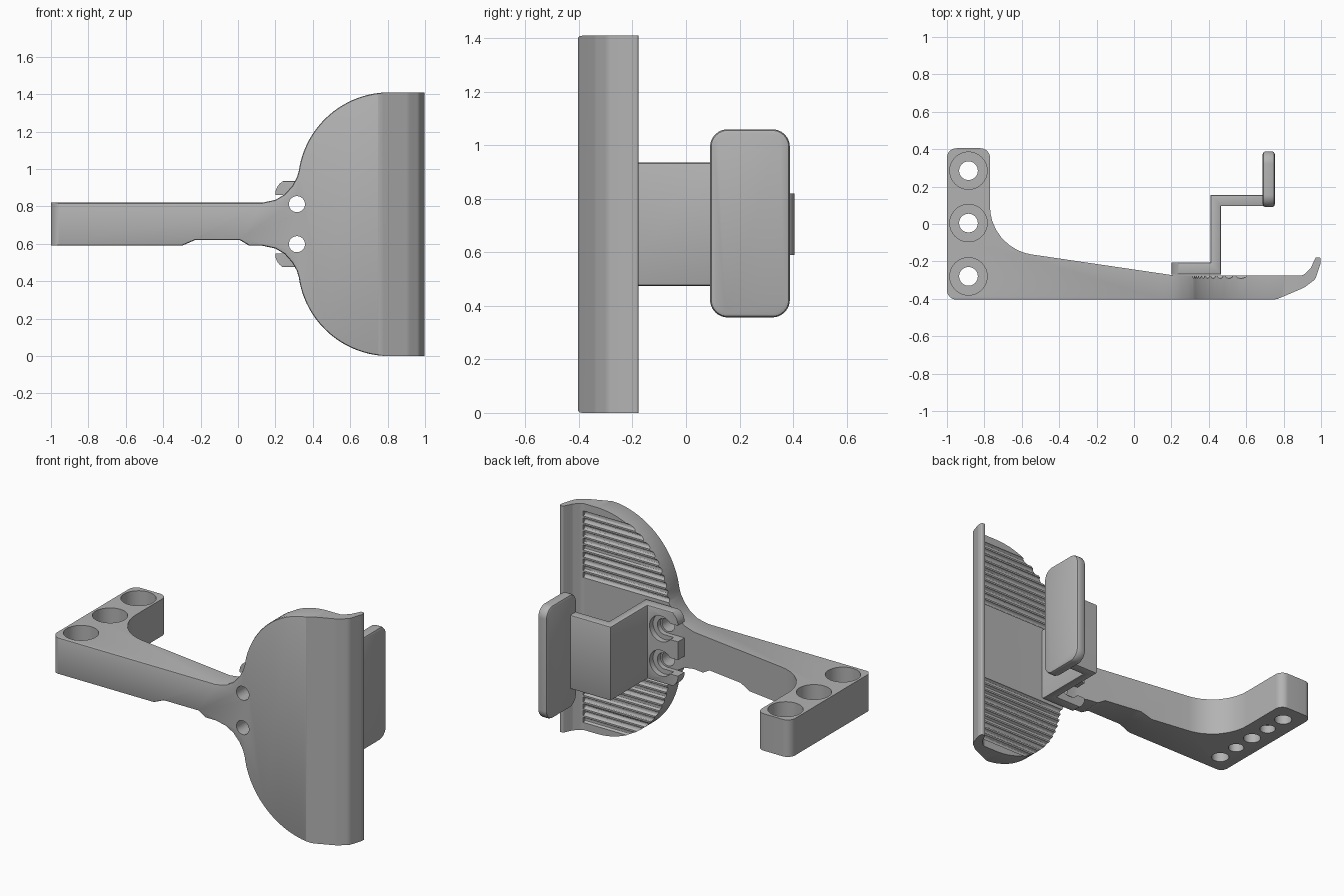
import bpy, bmesh, math
from mathutils import Vector

if "Cube" in bpy.data.objects:
    bpy.data.objects.remove(bpy.data.objects["Cube"], do_unlink=True)

GREY = (0.45, 0.45, 0.45, 1)
grey = bpy.data.materials.new("plain_grey")
grey.use_nodes = True
grey.diffuse_color = GREY
grey.node_tree.nodes["Principled BSDF"].inputs["Base Color"].default_value = GREY

HEIGHT = 1.41
MID = HEIGHT / 2


def rounded(corners, steps=8):
    """Outline from (u, v, radius) corners, each replaced by an arc."""
    out = []
    for i, (u, v, r) in enumerate(corners):
        p = Vector((u, v))
        if r == 0:
            out.append(p)
            continue
        a = (Vector(corners[i - 1][:2]) - p).normalized()
        b = (Vector(corners[(i + 1) % len(corners)][:2]) - p).normalized()
        half = a.angle(b) / 2
        c = p + (a + b).normalized() * r / math.sin(half)
        t = r / math.tan(half)
        va, vb = p + a * t - c, p + b * t - c
        out += [c + va.lerp(vb, k / steps).normalized() * r for k in range(steps + 1)]
    return out


def circle(u, v, r, n=32):
    return [(u + r * math.cos(math.tau * k / n), v + r * math.sin(math.tau * k / n))
            for k in range(n)]


def prism(name, outline, axis, lo, hi, bevel=0.0):
    """Extrude a 2D outline along an axis, optionally easing both cap rims."""
    place = {"X": lambda u, v, w: (w, u, v),
             "Y": lambda u, v, w: (u, w, v),
             "Z": lambda u, v, w: (u, v, w)}[axis]
    bm = bmesh.new()
    ends = [[bm.verts.new(place(u, v, w)) for u, v in outline] for w in (lo, hi)]
    caps = [bm.faces.new(ring) for ring in ends]
    n = len(outline)
    for i in range(n):
        j = (i + 1) % n
        bm.faces.new((ends[0][i], ends[0][j], ends[1][j], ends[1][i]))
    bmesh.ops.recalc_face_normals(bm, faces=bm.faces)
    if bevel:
        bmesh.ops.bevel(bm, geom=[e for f in caps for e in f.edges], offset=bevel,
                        segments=2, profile=0.5, affect="EDGES", clamp_overlap=True)
    mesh = bpy.data.meshes.new(name)
    bm.to_mesh(mesh)
    bm.free()
    mesh.materials.append(grey)
    obj = bpy.data.objects.new(name, mesh)
    bpy.context.collection.objects.link(obj)
    return obj


def combine(target, tool, operation="DIFFERENCE"):
    """Apply a boolean and discard the tool object."""
    mod = target.modifiers.new("cut", "BOOLEAN")
    mod.operation, mod.object, mod.solver = operation, tool, "EXACT"
    bpy.context.view_layer.objects.active = target
    bpy.ops.object.modifier_apply(modifier=mod.name)
    bpy.data.objects.remove(tool, do_unlink=True)


# Bracket: plan outline (foot, tapering arm, paddle with curled lip)
plan = rounded([
    (-1, -0.404, 0.05), (0.76, -0.404, 0.1), (0.91, -0.34, 0.1), (0.97, -0.295, 0.05),
    (0.998, -0.21, 0.03), (0.998, -0.178, 0.008), (0.972, -0.178, 0.008),
    (0.945, -0.235, 0.03), (0.905, -0.275, 0.04), (0.215, -0.275, 0),
    (-0.77, -0.13, 0.26), (-0.77, 0.405, 0.05), (-1, 0.405, 0.05)])
bracket = prism("bracket", plan, "Z", -0.1, HEIGHT + 0.1)

# Bracket: front outline (straight arm flaring into a rounded paddle)
upper = [(-1.1, 0.82), (0.13, 0.82), (0.2, 0.835), (0.25, 0.865), (0.29, 0.91), (0.315, 0.955)]
for k in range(25):
    a = math.radians(172 - 82 * k / 24)
    upper.append((0.81 + 0.49 * math.cos(a), 0.92 + 0.49 * math.sin(a)))
upper.append((1.1, HEIGHT))
lower = [(x, HEIGHT - z) for x, z in reversed(upper)]
notch = [(0.06, 0.59), (0.01, 0.62), (-0.23, 0.62), (-0.3, 0.59)]
front = upper + lower[:-1] + notch + lower[-1:]
combine(bracket, prism("front_shape", front, "Y", -0.407, 0.6, 0.012), "INTERSECT")

# Counterbored holes in the foot, with small blind holes between them
for y in (0.285, 0.005, -0.28):
    combine(bracket, prism("bore", circle(-0.885, y, 0.1), "Z", 0.67, 0.9))
    combine(bracket, prism("through", circle(-0.885, y, 0.05), "Z", 0.5, 0.9))
for y in (0.145, -0.138):
    combine(bracket, prism("blind", circle(-0.885, y, 0.045), "Z", 0.5, 0.64))

# Screw holes through the paddle neck
SCREWS = (MID - 0.107, MID + 0.107)
for z in SCREWS:
    combine(bracket, prism("screw", circle(0.315, z, 0.043), "Y", -0.6, 0))

# Grip grooves on the back of the paddle, above and below the clip
for k in range(10):
    for side in (-1, 1):
        z = MID + side * (0.26 + 0.0425 * k)
        combine(bracket, prism("groove", circle(-0.275, z, 0.016, 12), "X", 0.25, 0.9))

# Clip: stepped strip with rounded, slotted foot
strip = [(0.2, -0.27), (0.465, -0.27), (0.465, 0.095), (0.7, 0.095),
         (0.7, 0.155), (0.41, 0.155), (0.41, -0.205), (0.2, -0.205)]
clip = prism("clip", strip, "Z", MID - 0.23, MID + 0.23, 0.008)
mask = rounded([(0.199, MID - 0.24, 0.08), (0.9, MID - 0.24, 0),
                (0.9, MID + 0.24, 0), (0.199, MID + 0.24, 0.08)])
combine(clip, prism("mask", mask, "Y", -0.5, 0.5), "INTERSECT")
for z in SCREWS:
    slot = rounded([(0.1, z - 0.05, 0), (0.365, z - 0.05, 0.049),
                    (0.365, z + 0.05, 0.049), (0.1, z + 0.05, 0)])
    combine(clip, prism("slot", slot, "Y", -0.4, -0.1))
    combine(clip, prism("screw_seat", circle(0.315, z, 0.08), "Y", -0.24, -0.1))

# Upright pad at the end of the clip
pad_outline = rounded([(0.09, 0.357, 0.065), (0.388, 0.357, 0.065),
                       (0.388, 1.06, 0.065), (0.09, 1.06, 0.065)])
pad = prism("clip_pad", pad_outline, "X", 0.688, 0.753, 0.015)

# Smooth curves, sharp edges
bpy.ops.object.select_all(action="DESELECT")
for obj in (bracket, clip, pad):
    obj.select_set(True)
bpy.context.view_layer.objects.active = bracket
bpy.ops.object.shade_smooth_by_angle(angle=math.radians(30))
